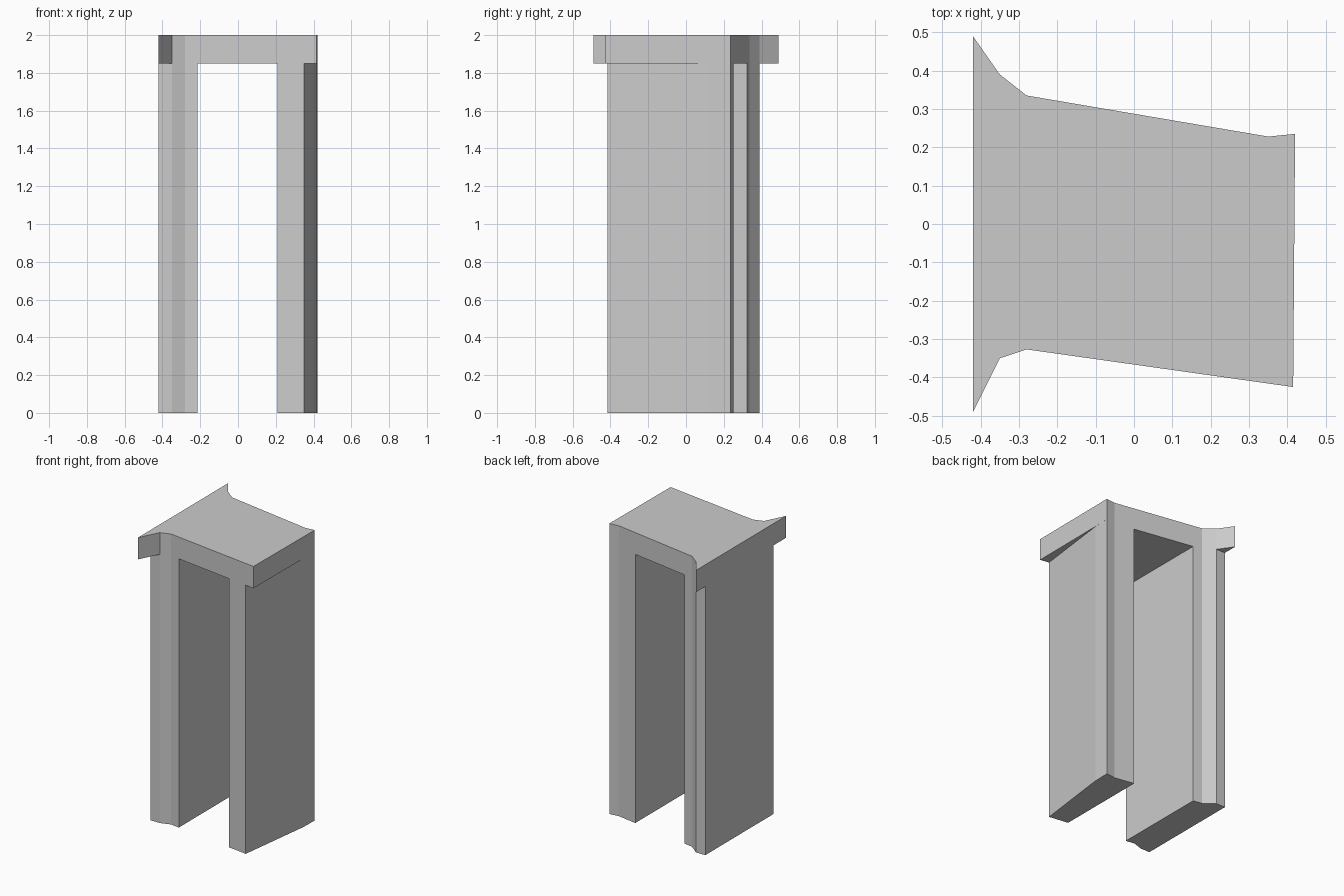
import bpy
import bmesh

if "Cube" in bpy.data.objects:
    bpy.data.objects.remove(bpy.data.objects["Cube"])


def line_y(a, b, x):
    """Point at x on the line through a and b."""
    return (x, a[1] + (b[1] - a[1]) * (x - a[0]) / (b[0] - a[0]))


def prism(name, outline, z0, z1):
    """Extrude a plan outline between two heights."""
    bm = bmesh.new()
    face = bm.faces.new([bm.verts.new((x, y, z0)) for x, y in outline])
    top = bmesh.ops.extrude_face_region(bm, geom=[face])["geom"]
    verts = [v for v in top if isinstance(v, bmesh.types.BMVert)]
    bmesh.ops.translate(bm, verts=verts, vec=(0, 0, z1 - z0))
    bmesh.ops.recalc_face_normals(bm, faces=bm.faces)
    mesh = bpy.data.meshes.new(name)
    bm.to_mesh(mesh)
    bm.free()
    ob = bpy.data.objects.new(name, mesh)
    bpy.context.collection.objects.link(ob)
    return ob


UNDER, TOP = 1.85, 2.0

# Corners shared by the lintel and the legs
back_l, back_r = (-0.28, 0.335), (0.35, 0.228)
front_l, front_r = (-0.28, -0.327), (0.415, -0.425)
flare_back, flare_front = (-0.35, 0.39), (-0.35, -0.35)
corner = (0.42, 0.235)

# Lintel with flared left ends
lintel = prism("lintel", [
    (-0.42, 0.49), flare_back, back_l, back_r, corner,
    front_r, front_l, flare_front, (-0.42, -0.49)], UNDER, TOP)

# Left leg, following the lintel profile but square at the outer side
left_leg = prism("left_leg", [
    (-0.42, 0.39), flare_back, back_l, line_y(back_l, back_r, -0.215),
    line_y(front_l, front_r, -0.215), front_l, flare_front, (-0.42, -0.35)],
    0, UNDER)

# Right leg with a slanted outer face
right_leg = prism("right_leg", [
    line_y(back_l, back_r, 0.21), back_r, corner, (0.418, 0.12),
    line_y(front_l, front_r, 0.35), line_y(front_l, front_r, 0.21)],
    0, UNDER)

# Fuse the legs and lintel into one doorway frame
bpy.context.view_layer.objects.active = lintel
for leg in (left_leg, right_leg):
    mod = lintel.modifiers.new("join_leg", "BOOLEAN")
    mod.operation = "UNION"
    mod.solver = "EXACT"
    mod.object = leg
    bpy.ops.object.modifier_apply(modifier=mod.name)
    bpy.data.objects.remove(leg)
lintel.name = "doorway_frame"
